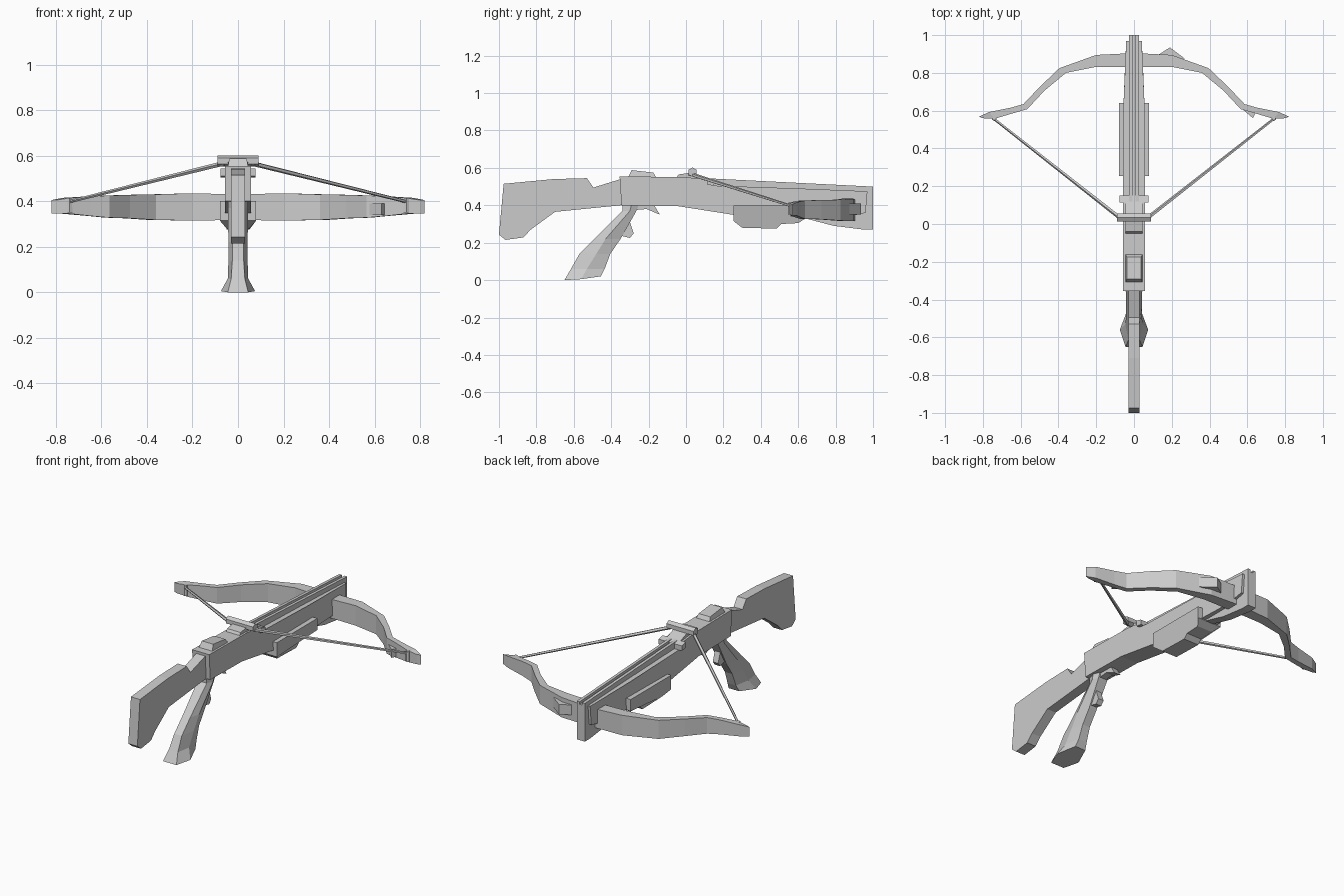
import bpy, bmesh, math
from mathutils import Vector


def finish(name, bm):
    bmesh.ops.recalc_face_normals(bm, faces=bm.faces)
    me = bpy.data.meshes.new(name)
    bm.to_mesh(me)
    bm.free()
    ob = bpy.data.objects.new(name, me)
    bpy.context.collection.objects.link(ob)
    return ob


def loft(name, rings):
    """Skin a list of equal-length point rings and cap both ends."""
    bm = bmesh.new()
    vs = [[bm.verts.new(p) for p in r] for r in rings]
    n = len(vs[0])
    for a, b in zip(vs, vs[1:]):
        for i in range(n):
            j = (i + 1) % n
            bm.faces.new((a[i], a[j], b[j], b[i]))
    bm.faces.new(vs[0][::-1])
    bm.faces.new(vs[-1])
    return finish(name, bm)


def slab(name, profile, width):
    """Side profile (y, z) spread across x; width is a number or f(y, z)."""
    w = width if callable(width) else (lambda y, z: width)
    return loft(name, [[(s * w(y, z), y, z) for y, z in profile] for s in (-1, 1)])


def rod(name, a, b, ra, rb, sides):
    """Tapered rod between two points."""
    a, b = Vector(a), Vector(b)
    q = (b - a).to_track_quat('Z', 'Y')
    ring = lambda c, r: [c + q @ Vector((r * math.cos(t), r * math.sin(t), 0))
                         for t in (2 * math.pi * (i + .5) / sides for i in range(sides))]
    return loft(name, [ring(a, ra), ring(b, rb)])


# Shoulder stock
slab("stock", [(-.975, .515), (-.71, .54), (-.53, .545), (-.495, .495), (-.35, .54),
               (-.33, .54), (-.33, .405), (-.35, .40), (-.70, .365), (-.83, .27),
               (-.87, .228), (-.965, .215), (-1, .243)], .03)

# Main body, tapering to the front
body_w = lambda y, z: .057 if y < .65 else .057 - .05 * (y - .65)
slab("body", [(-.355, .555), (0, .55), (.14, .535), (.15, .505), (.6, .49), (.97, .475),
              (.96, .36), (.85, .335), (.6, .335), (.26, .348), (-.04, .395), (-.345, .40)],
     body_w)

# Central spine with two rails along the bolt groove
slab("spine", [(.1, .53), (1, .485), (1, .27), (.95, .27), (.79, .29), (.6, .34), (.1, .42)], .027)
for s, side in ((-1, "left"), (1, "right")):
    rail = slab(side + "_rail", [(0, .55), (.5, .525), (1, .50), (1, .47), (0, .50)], .009)
    rail.location.x = s * .018

# Fore grip under the body
slab("fore_grip", [(.255, .40), (.64, .40), (.64, .33), (.60, .305), (.51, .30),
                   (.485, .275), (.30, .28), (.255, .315)],
     lambda y, z: .08 if z > .31 else .05)

# Pistol grip: hexagonal sections (z, back y, middle y, front y, half widths)
rings = []
for z, yb, ym, yf, wb, wm, wf in [
        (.41, -.34, -.29, -.25, .03, .045, .03),
        (.37, -.34, -.30, -.265, .03, .045, .03),
        (.22, -.49, -.43, -.35, .025, .042, .025),
        (.14, -.57, -.48, -.405, .025, .042, .025),
        (.06, -.615, -.53, -.435, .03, .045, .028),
        (.005, -.65, -.56, -.455, .045, .075, .035)]:
    lift = .015 if z < .05 else 0
    rings.append([(-wb, yb, z - .005 * (z < .05)), (-wm, ym, z), (-wf, yf, z + lift),
                  (wf, yf, z + lift), (wm, ym, z), (wb, yb, z - .005 * (z < .05))])
loft("pistol_grip", rings)

# Trigger and finger stop
slab("trigger", [(-.27, .41), (-.17, .40), (-.14, .35), (-.21, .38), (-.27, .375)], .022)
slab("finger_stop", [(-.30, .31), (-.28, .25), (-.30, .225), (-.36, .24), (-.36, .30)], .018)

# Bow limbs: outer x, y, inner x, y, bottom and top heights
half = [(.20, .895, .20, .832, .315, .435), (.395, .825, .36, .80, .318, .43),
        (.50, .725, .475, .705, .325, .428), (.585, .635, .565, .608, .328, .425),
        (.655, .615, .645, .585, .335, .422), (.77, .592, .735, .558, .345, .415),
        (.82, .568, .80, .56, .347, .405)]
stations = [(-a, b, -c, d, e, f) for a, b, c, d, e, f in reversed(half)]
stations += [(0, .905, 0, .83, .318, .43)] + half
loft("bow", [[(a, b, e), (a, b, f), (c, d, f), (c, d, e)] for a, b, c, d, e, f in stations])

# Small raised splinters on the right limb
loft("front_splinter", [[(.12, .89, z), (.19, .935, z), (.27, .875, z)] for z in (.35, .41)])
loft("tip_splinter", [[(.56, .62, z), (.63, .56, z), (.65, .60, z)] for z in (.34, .39)])

# Drawn string and its loops at the limb tips
for s, side in ((-1, "left"), (1, "right")):
    rod(side + "_string", (s * .745, .56, .397), (s * .06, .022, .567), .007, .011, 5)
    rod(side + "_string_loop", (s * .74, .56, .35), (s * .74, .56, .415), .014, .012, 6)

# Nut holding the string, latch plate and front cross piece
rod("nut", (-.09, .035, .577), (.09, .035, .577), .025, .025, 6)
slab("latch_plate", [(-.05, .55), (-.04, .565), (.03, .575), (.14, .535), (.14, .51), (0, .53)], .045)
slab("latch_cross", [(.115, .545), (.15, .535), (.15, .505), (.115, .51)], .077)

# Rear sight
slab("rear_sight", [(-.31, .55), (-.29, .588), (-.175, .575), (-.16, .55)],
     lambda y, z: .038 if z > .56 else .045)
